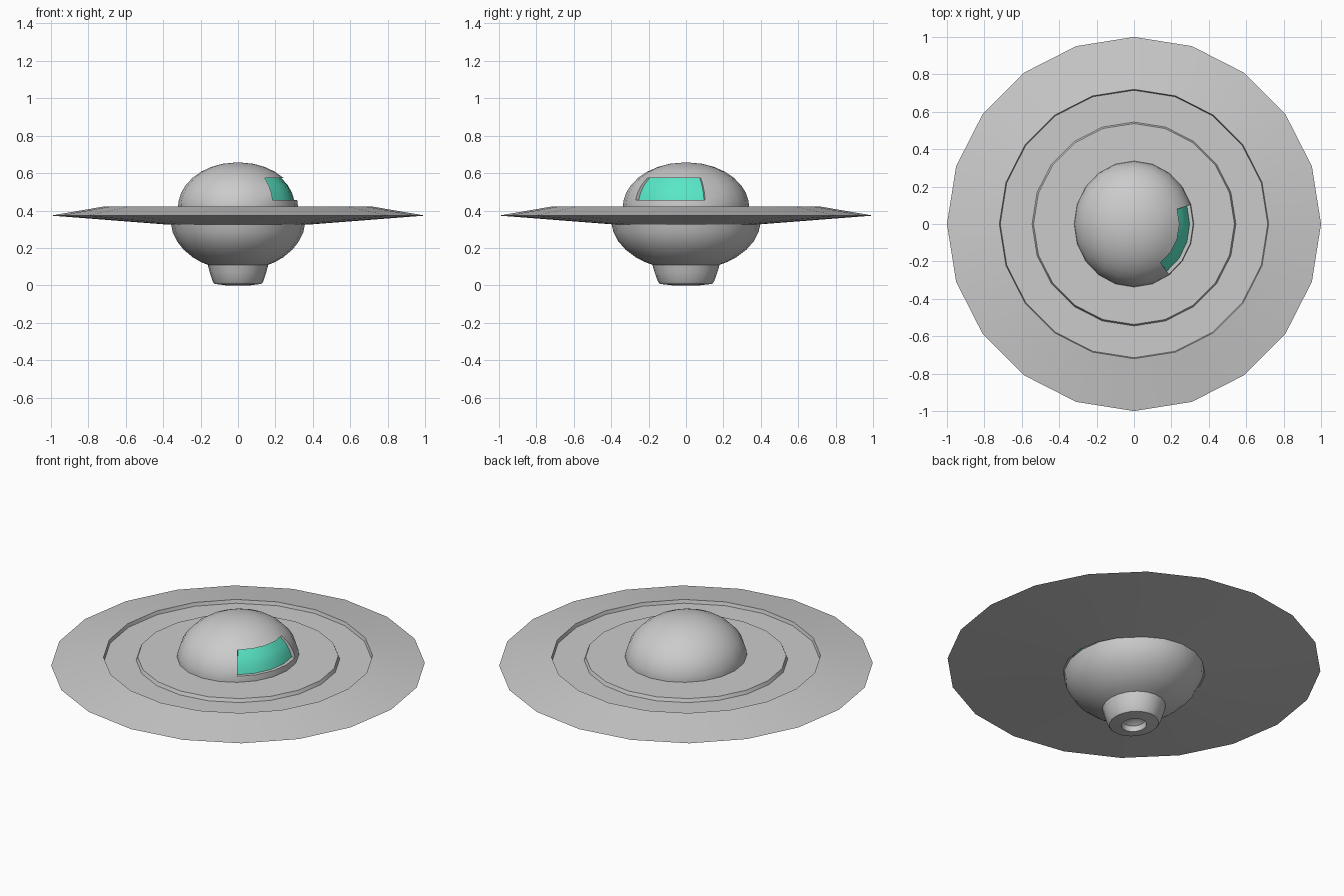
import bpy, bmesh
from math import atan2, cos, degrees, pi, radians, sin, sqrt

if "Cube" in bpy.data.objects:
    bpy.data.objects.remove(bpy.data.objects["Cube"])

SIDES = 20


def lathe(profile, sx=1.0):
    """Revolve (radius, z) points, listed bottom to top; sx squashes the width."""
    bm = bmesh.new()
    rings = []
    for r, z in profile:
        rings.append([bm.verts.new((sx * r * cos(2 * pi * i / SIDES),
                                    r * sin(2 * pi * i / SIDES), z))
                      for i in range(SIDES)])
    for a, b in zip(rings, rings[1:]):
        for i in range(SIDES):
            j = (i + 1) % SIDES
            bm.faces.new((a[i], a[j], b[j], b[i]))
    bmesh.ops.remove_doubles(bm, verts=bm.verts[:], dist=1e-5)
    bm.normal_update()
    return bm


def finish(bm, name, angle=30, color=None):
    mesh = bpy.data.meshes.new(name)
    bm.to_mesh(mesh)
    bm.free()
    obj = bpy.data.objects.new(name, mesh)
    bpy.context.collection.objects.link(obj)
    if color:
        mat = bpy.data.materials.new(name)
        mat.diffuse_color = color
        mat.use_nodes = True
        mat.node_tree.nodes["Principled BSDF"].inputs["Base Color"].default_value = mat.diffuse_color
        mesh.materials.append(mat)
    bpy.ops.object.select_all(action='DESELECT')
    bpy.context.view_layer.objects.active = obj
    obj.select_set(True)
    bpy.ops.object.shade_smooth_by_angle(angle=radians(angle))
    return obj


def ellipse_r(z, centre, radius, height):
    return radius * sqrt(max(0, 1 - ((z - centre) / height) ** 2))


# Thin saucer with a shallow ring groove in its top
finish(lathe([(0.38, 0.325), (1.0, 0.373), (0.72, 0.421), (0.715, 0.401),
              (0.545, 0.401), (0.537, 0.421), (0.30, 0.421)]), "saucer_disc")

# Rounded belly with the tapered nozzle and its recessed opening
belly = [(0, 0.05), (0.04, 0.045), (0.065, 0.03), (0.072, 0.0), (0.14, 0.008),
         (0.15, 0.02), (0.168, 0.07), (0.18, 0.11)]
belly += [(ellipse_r(z, 0.35, 0.40, 0.27), z)
          for z in (0.125, 0.15, 0.19, 0.235, 0.285, 0.335)]
finish(lathe(belly, 0.9), "belly_and_nozzle", 40)

# Dome, with a window bay of four segments pushed inward
dome_sx = 0.95
dome = lathe([(ellipse_r(z, 0.42, 0.337, 0.238), z)
              for z in (0.41, 0.43, 0.455, 0.495, 0.535, 0.575,
                        0.608, 0.633, 0.65, 0.658)], dome_sx)


def in_window(face):
    c = face.calc_center_median()
    return 0.455 < c.z < 0.575 and -54 < degrees(atan2(c.y, c.x / dome_sx)) < 18


bay = [f for f in dome.faces if in_window(f)]
bmesh.ops.inset_region(dome, faces=bay, thickness=0.0005, depth=0)
for v in {v for f in bay for v in f.verts}:
    v.co.x *= 0.94
    v.co.y *= 0.94
for f in dome.faces:
    f.tag = False
for f in bay:
    f.tag = True
    f.material_index = 1

# Split the bay floor off as the glass
glass = dome.copy()
bmesh.ops.delete(glass, geom=[f for f in glass.faces if f.material_index == 0],
                 context='FACES')
bmesh.ops.delete(dome, geom=[f for f in dome.faces if f.material_index == 1],
                 context='FACES')
for f in glass.faces:
    f.material_index = 0
finish(dome, "dome")
finish(glass, "window", color=(0.1, 0.8, 0.57, 1))
